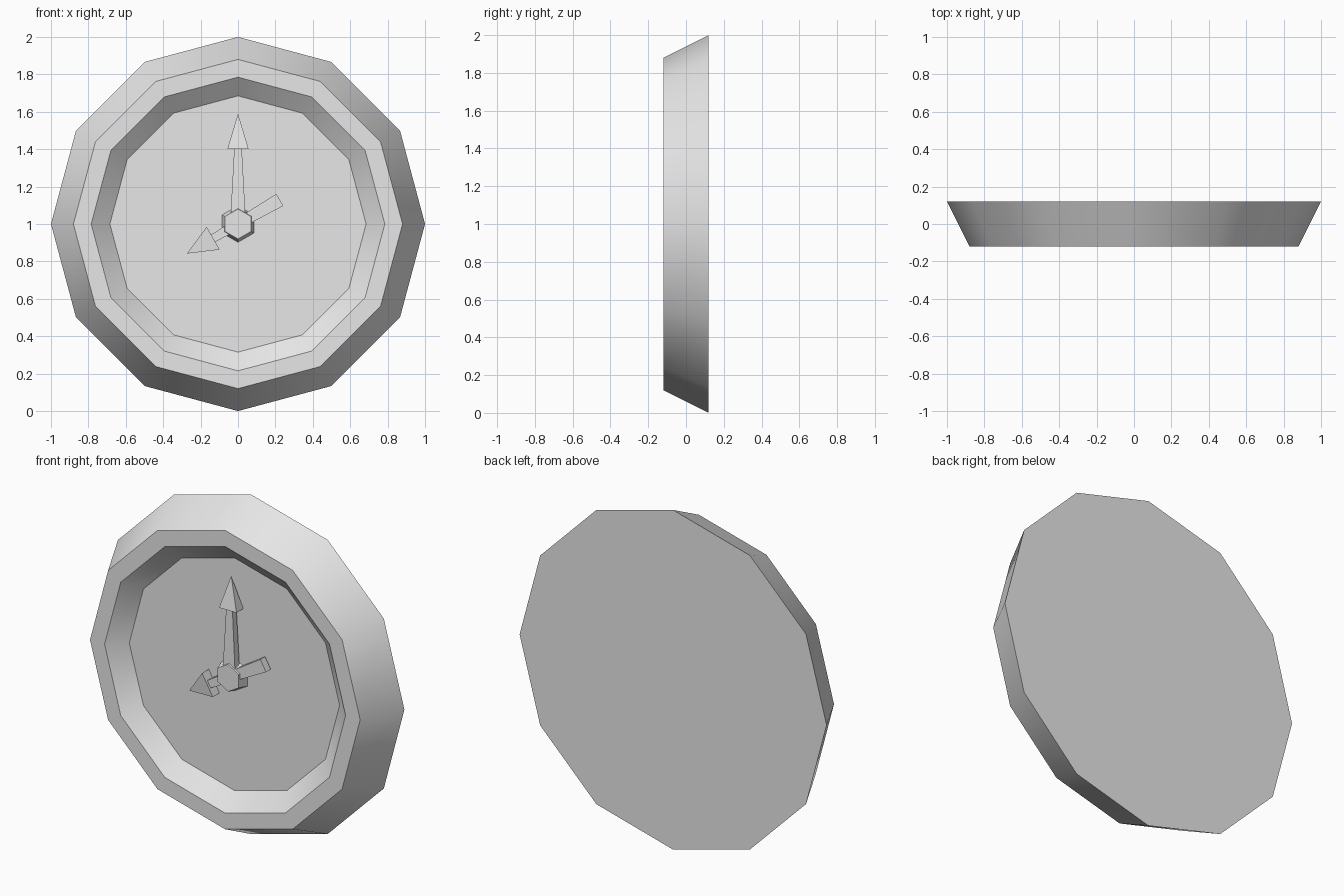
import bpy
import math
from mathutils import Matrix, Vector

cube = bpy.data.objects.get("Cube")
if cube:
    bpy.data.objects.remove(cube, do_unlink=True)

grey = bpy.data.materials.new("light_grey")
grey.use_nodes = True
grey.diffuse_color = (0.8, 0.8, 0.8, 1)
grey.node_tree.nodes["Principled BSDF"].inputs["Base Color"].default_value = (0.8, 0.8, 0.8, 1)

CENTRE = Vector((0, 0, 1))


def add_object(name, verts, faces, smooth=False):
    mesh = bpy.data.meshes.new(name)
    mesh.from_pydata(verts, [], faces)
    mesh.materials.append(grey)
    obj = bpy.data.objects.new(name, mesh)
    bpy.context.collection.objects.link(obj)
    if smooth:
        bpy.ops.object.select_all(action="DESELECT")
        obj.select_set(True)
        bpy.context.view_layer.objects.active = obj
        bpy.ops.object.shade_smooth_by_angle(angle=math.radians(35))
    return obj


def turned(name, profile, sides, smooth=False):
    """Join polygon rings of (radius, y) around the clock axis, capped at both ends."""
    verts, faces = [], []
    for radius, y in profile:
        for i in range(sides):
            a = math.tau * i / sides + math.pi / 2
            verts.append(CENTRE + Vector((radius * math.cos(a), y, radius * math.sin(a))))
    for r in range(len(profile) - 1):
        for i in range(sides):
            j = (i + 1) % sides
            lo, hi = r * sides, (r + 1) * sides
            faces.append((lo + i, hi + i, hi + j, lo + j))
    last = (len(profile) - 1) * sides
    faces.append(tuple(range(sides)))
    faces.append(tuple(last + i for i in reversed(range(sides))))
    obj = add_object(name, verts, [f[::-1] for f in faces], smooth)
    return obj


def tapered_bar(name, start, end, angle):
    """Four-sided bar along a hand; each end is (distance, half width, half depth)."""
    turn = Matrix.Rotation(angle, 3, "Y")
    verts = []
    for dist, w, d in (start, end):
        for sx, sy in ((-1, -1), (1, -1), (1, 1), (-1, 1)):
            verts.append(CENTRE + turn @ Vector((sx * w, -0.063 + sy * d, dist)))
    faces = [(3, 2, 1, 0), (4, 5, 6, 7)]
    faces += [(i, (i + 1) % 4, 4 + (i + 1) % 4, 4 + i) for i in range(4)]
    return add_object(name, verts, faces)


def arrow_head(name, base, tip, width, depth, angle):
    """Four-sided pyramid at the end of a hand."""
    turn = Matrix.Rotation(angle, 3, "Y")
    local = [Vector((sx * width, -0.063 + sy * depth, base))
             for sx, sy in ((-1, -1), (1, -1), (1, 1), (-1, 1))]
    local.append(Vector((0, -0.063, tip)))
    faces = [(3, 2, 1, 0)] + [(i, (i + 1) % 4, 4) for i in range(4)]
    return add_object(name, [CENTRE + turn @ v for v in local], faces)


# Case with a sloped outer wall, flat rim and recessed dial
turned("clock_case", [(1.0, 0.12), (0.88, -0.12), (0.785, -0.12), (0.685, -0.033)], 12, True)

# Hub holding the hands
turned("hub", [(0.1, -0.025), (0.08, -0.092)], 6)

# Minute hand points straight up
tapered_bar("minute_hand_bar", (0.0, 0.042, 0.022), (0.41, 0.02, 0.018), 0)
arrow_head("minute_hand_tip", 0.4, 0.59, 0.057, 0.032, 0)

# Hour hand points to the lower left with a wide tail
hour = math.radians(240)
tapered_bar("hour_hand_bar", (-0.258, 0.037, 0.022), (0.16, 0.022, 0.018), hour)
arrow_head("hour_hand_tip", 0.153, 0.316, 0.07, 0.032, hour)
